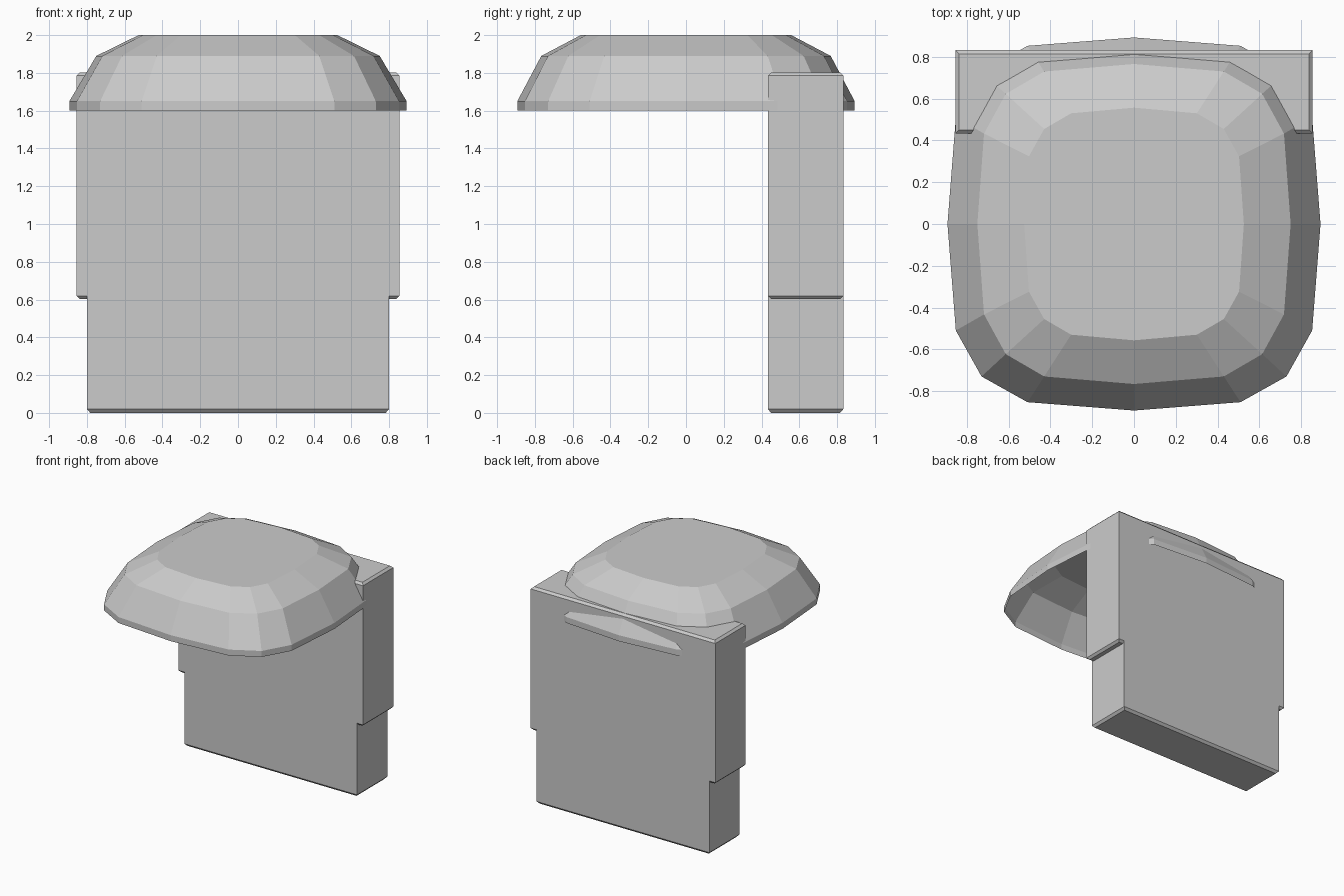
import bpy, bmesh

if "Cube" in bpy.data.objects:
    bpy.data.objects.remove(bpy.data.objects["Cube"])


def finish(bm, name):
    bmesh.ops.recalc_face_normals(bm, faces=bm.faces)
    mesh = bpy.data.meshes.new(name)
    bm.to_mesh(mesh)
    bm.free()
    obj = bpy.data.objects.new(name, mesh)
    bpy.context.collection.objects.link(obj)
    return obj


def loft(name, rings, cap_start=True):
    """Bridge successive closed rings of points; the last ring is capped."""
    bm = bmesh.new()
    loops = [[bm.verts.new(p) for p in ring] for ring in rings]
    n = len(loops[0])
    for a, b in zip(loops, loops[1:]):
        for i in range(n):
            j = (i + 1) % n
            bm.faces.new((a[i], a[j], b[j], b[i]))
    bm.faces.new(loops[-1])
    if cap_start:
        bm.faces.new(loops[0][::-1])
    return finish(bm, name)


Y0, Y1, C = 0.433, 0.833, 0.018


def slab_ring(half_width, z, inset=0.0):
    x, a, b = half_width - inset, Y0 + inset, Y1 - inset
    return [(-x, a, z), (x, a, z), (x, b, z), (-x, b, z)]


def round_square(z, side, shoulder, corner, cheek, end):
    """Rounded square of 12 points... one quadrant mirrored to all four."""
    quad = [(side, 0), shoulder, corner, cheek, (0, end)]
    half = quad + [(-x, y) for x, y in quad[-2::-1]]
    full = half + [(x, -y) for x, y in half[-2:0:-1]]
    return [(x, y, z) for x, y in full]


# Lower back slab, chamfered along its bottom edges
loft("lower_slab", [slab_ring(0.8, 0, C), slab_ring(0.8, C + 0.002),
                    slab_ring(0.8, 0.62)])

# Wider upper slab, chamfered top and bottom
loft("upper_slab", [slab_ring(0.855, 0.602, C), slab_ring(0.855, 0.62),
                    slab_ring(0.855, 1.785), slab_ring(0.855, 1.803, C)])

# Faceted canopy shell, open underneath
rim = ((0.853, 0.51), (0.73, 0.73), (0.51, 0.853))
loft("canopy", [
    round_square(1.60, 0.893, *rim, 0.893),
    round_square(1.65, 0.893, *rim, 0.893),
    round_square(1.89, 0.75, (0.718, 0.433), (0.614, 0.623), (0.43, 0.73), 0.766),
    round_square(2.00, 0.526, (0.503, 0.324), (0.43, 0.455), (0.301, 0.53), 0.557),
], cap_start=False)
